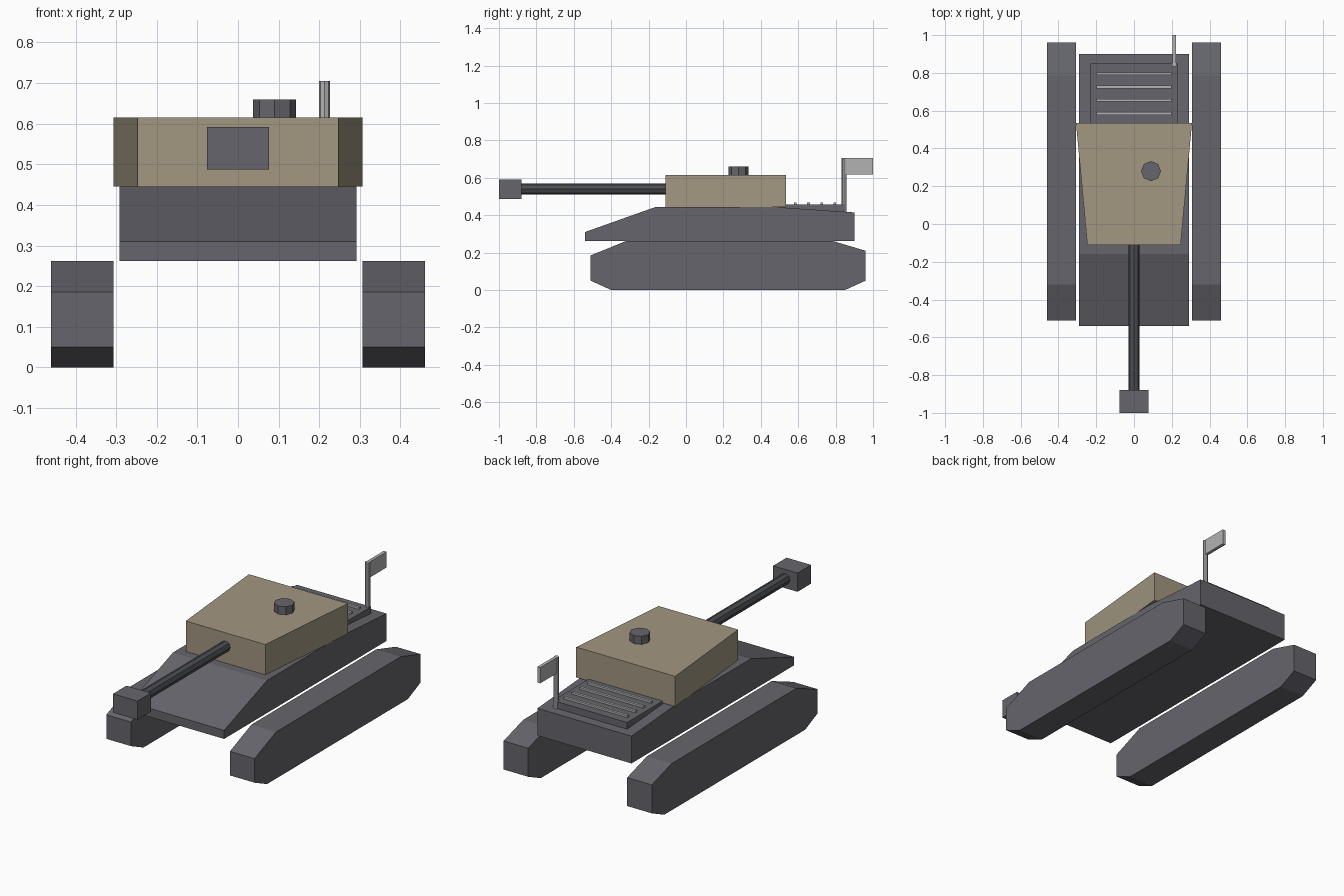
import bpy, bmesh, math
from mathutils import Matrix

if "Cube" in bpy.data.objects:
    bpy.data.objects.remove(bpy.data.objects["Cube"])


def material(name, r, g, b):
    m = bpy.data.materials.new(name)
    m.diffuse_color = (r, g, b, 1)
    m.use_nodes = True
    m.node_tree.nodes["Principled BSDF"].inputs["Base Color"].default_value = m.diffuse_color
    return m


STEEL = material("dark_steel", 0.13, 0.13, 0.15)
GUN = material("gun_metal", 0.07, 0.075, 0.085)
TAN = material("tan_paint", 0.36, 0.31, 0.22)
LIGHT = material("light_grey", 0.45, 0.45, 0.45)


def finish(name, bm, mat):
    bmesh.ops.recalc_face_normals(bm, faces=bm.faces)
    me = bpy.data.meshes.new(name)
    bm.to_mesh(me)
    bm.free()
    me.materials.append(mat)
    ob = bpy.data.objects.new(name, me)
    bpy.context.collection.objects.link(ob)
    return ob


def prism(name, points, offset, mat):
    """Extrude a closed 3D outline along an offset vector."""
    bm = bmesh.new()
    face = bm.faces.new([bm.verts.new(p) for p in points])
    ext = bmesh.ops.extrude_face_region(bm, geom=[face])
    verts = [v for v in ext["geom"] if isinstance(v, bmesh.types.BMVert)]
    bmesh.ops.translate(bm, verts=verts, vec=offset)
    if not face.is_valid or len(bm.faces) < len(points) + 2:
        bm.faces.new([v for v in bm.verts if v not in verts])
    return finish(name, bm, mat)


def side_prism(name, profile, x0, x1, mat):
    return prism(name, [(x0, y, z) for y, z in profile], (x1 - x0, 0, 0), mat)


def box(name, x0, x1, y0, y1, z0, z1, mat):
    return side_prism(name, [(y0, z0), (y1, z0), (y1, z1), (y0, z1)], x0, x1, mat)


def rod(name, radius, depth, center, mat, axis="Z", sides=8):
    bm = bmesh.new()
    m = Matrix.Translation(center)
    if axis == "Y":
        m = m @ Matrix.Rotation(math.pi / 2, 4, "X")
    bmesh.ops.create_cone(bm, cap_ends=True, segments=sides, radius1=radius,
                          radius2=radius, depth=depth, matrix=m)
    return finish(name, bm, mat)


# Tracks, one modelled and mirrored across x
track = side_prism("tracks", [(-0.51, 0.05), (-0.40, 0), (0.85, 0), (0.96, 0.05),
                              (0.96, 0.21), (0.785, 0.262), (-0.32, 0.262),
                              (-0.51, 0.185)], 0.307, 0.46, STEEL)
track.modifiers.new("mirror", "MIRROR")

# Hull with sloped nose and slightly falling rear deck
side_prism("hull", [(-0.54, 0.262), (0.90, 0.262), (0.90, 0.415), (0.46, 0.445),
                    (-0.16, 0.445), (-0.54, 0.31)], -0.292, 0.292, STEEL)

# Turret, wider at the rear
prism("turret", [(-0.247, -0.11, 0.445), (0.247, -0.11, 0.445),
                 (0.307, 0.535, 0.445), (-0.307, 0.535, 0.445)], (0, 0, 0.17), TAN)

# Gun
rod("gun_barrel", 0.03, 0.80, (0, -0.49, 0.54), GUN, "Y")
box("muzzle", -0.076, 0.076, -1.0, -0.88, 0.487, 0.592, STEEL)

# Hatch
rod("hatch", 0.053, 0.05, (0.09, 0.28, 0.635), STEEL)

# Engine deck with grille bars
box("engine_deck", -0.23, 0.23, 0.46, 0.85, 0.41, 0.456, STEEL)
for i in range(4):
    y = 0.585 + i * 0.07
    box(f"grille_bar_{i + 1}", -0.198, 0.198, y - 0.007, y + 0.007, 0.45, 0.467, LIGHT)

# Flag
rod("flag_pole", 0.0135, 0.295, (0.213, 0.845, 0.5575), LIGHT)
box("flag", 0.204, 0.222, 0.845, 1.0, 0.617, 0.705, LIGHT)
